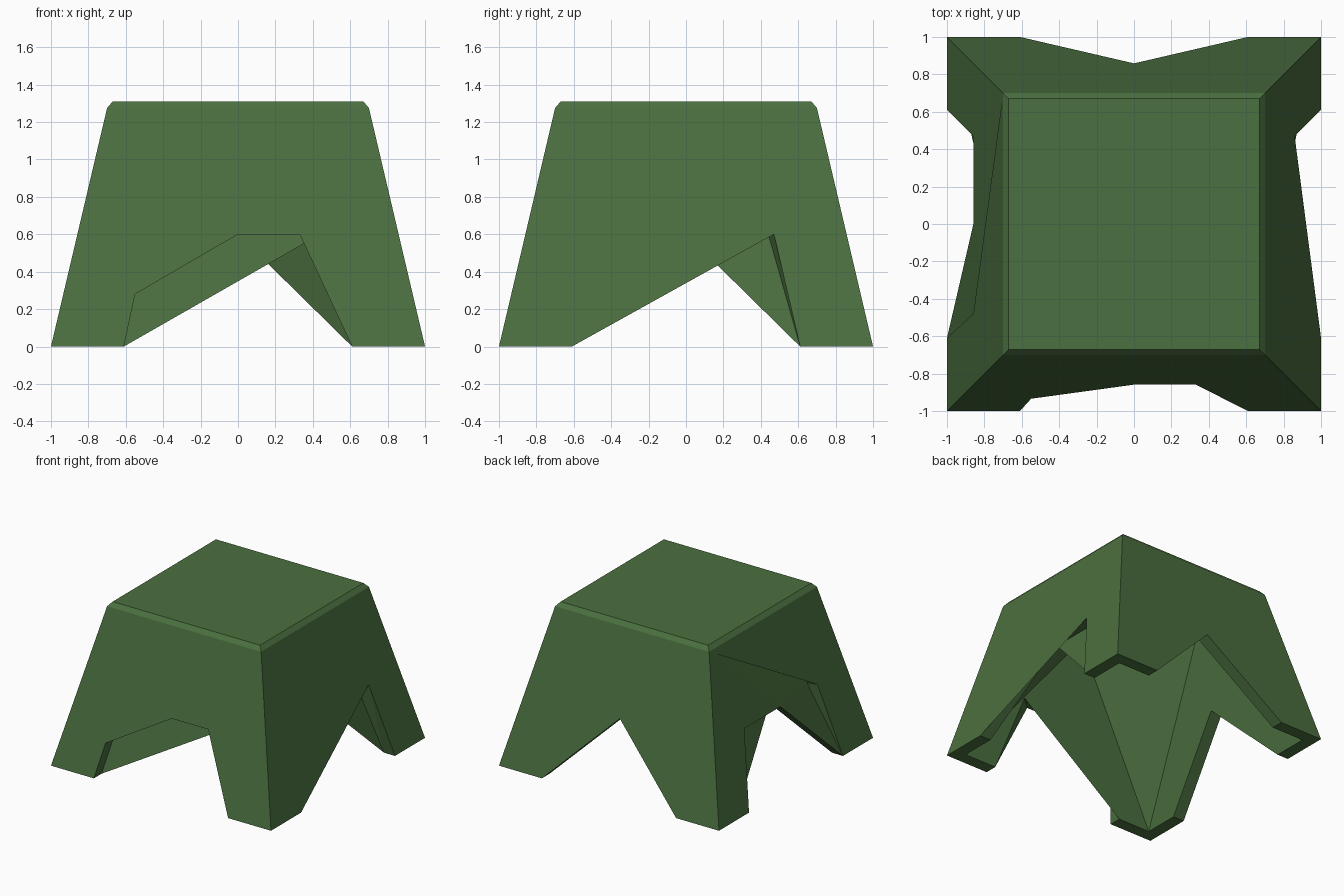
import bpy
import bmesh
from mathutils import Vector

cube = bpy.data.objects.get("Cube")
if cube:
    bpy.data.objects.remove(cube, do_unlink=True)

SHOULDER, TOP, RIM = 1.275, 1.31, 0.67   # start of the bevel, seat height, seat half width
CEILING, THICK, FOOT = 1.2, 0.1, 0.61    # cavity height, wall thickness, inner end of feet
TAPER = 0.3 / SHOULDER

green = bpy.data.materials.new("moss_green")
green.use_nodes = True
color = (0.07, 0.16, 0.05, 1)
green.diffuse_color = color
green.node_tree.nodes["Principled BSDF"].inputs["Base Color"].default_value = color

bm = bmesh.new()


def face(points):
    """Add a face, skipping repeated corners."""
    pts = []
    for p in points:
        if not any((p - q).length < 1e-4 for q in pts):
            pts.append(p)
    if len(pts) > 2:
        bm.faces.new([bm.verts.new(p) for p in pts])


def ruled(p, q, r, s):
    """Add a possibly twisted four-sided patch as two triangles."""
    face([p, q, r])
    face([p, r, s])


def wall_point(axis, sign, u, z, depth=0.0):
    """Point on a tapering wall, u along the wall and depth into it."""
    dist = sign * (1 - TAPER * z - depth)
    return Vector((dist, u, z)) if axis == "x" else Vector((u, dist, z))


# Arch outlines (along the wall, height): outer edge, back of the underside, inner edge
a, b, mid = (-FOOT, 0), (FOOT, 0), (0, 0.6)
left, right, inset = (-0.48, 0.6), (0.47, 0.6), (0.44, 0.6)
arches = {
    ("y", -1): ([a, (-0.55, 0.28), mid, (0.33, 0.6), b],
                [a, (-0.55, 0.28), mid, inset, b], [a, inset, b]),
    ("y", 1): ([a, mid, b], [a, mid, b], [a, mid, b]),
    ("x", 1): ([a, right, right, b], [a, mid, inset, b], [a, mid, b]),
    ("x", -1): ([a, left, mid, right, b],
                [a, (-0.46, 0.6), mid, inset, b], [a, mid, b]),
}

for (axis, sign), (outer, behind, inner) in arches.items():
    def out(u, z):
        return wall_point(axis, sign, u, z)

    def inn(u, z):
        return wall_point(axis, sign, u, z, THICK)

    o = [out(*p) for p in outer]
    t = [inn(*p) for p in behind]
    top = 1 - TAPER * SHOULDER
    lo, hi = out(-1, 0), out(1, 0)
    top_lo, top_hi = out(-top, SHOULDER), out(top, SHOULDER)
    dented = (axis, sign) == ("x", -1)

    # Outer wall, one side folded inwards above its arch
    if dented:
        dent = wall_point(axis, sign, *left, THICK * 0.9)
        face([lo, o[0], o[1], top_hi, top_lo])
        face([hi, top_hi, o[2], o[3], o[4]])
        face([top_hi, dent, o[2]])
        face([dent, o[0], o[2]])
        face([top_hi, o[1], dent])
        ruled(o[0], o[2], t[2], t[0])
    else:
        face([lo] + o + [hi, top_hi, top_lo])

    # Inner wall, rising to a point at the middle of the ceiling edge
    in_lo, in_hi = inn(-1 + THICK, 0), inn(1 - THICK, 0)
    face([in_lo] + [inn(*p) for p in inner] + [in_hi, inn(0, CEILING)])

    # Underside of the arch and soles of the feet
    for k in range(len(o) - 1):
        if not (dented and k == 1):
            ruled(o[k], o[k + 1], t[k + 1], t[k])
    face([lo, o[0], t[0], in_lo])
    face([hi, o[-1], t[-1], in_hi])

    # Bevel around the seat
    rim = [Vector((sign * RIM, s * RIM, TOP)) if axis == "x"
           else Vector((s * RIM, sign * RIM, TOP)) for s in (1, -1)]
    face([top_lo, top_hi] + rim)

# Seat top
corners = [(-1, -1), (1, -1), (1, 1), (-1, 1)]
face([Vector((x * RIM, y * RIM, TOP)) for x, y in corners])

# Sloping corner braces inside, and the ceiling of the hollow
for x, y in corners:
    face([Vector((x * (1 - THICK), y * (1 - THICK), 0)),
          wall_point("x", x, 0, CEILING, THICK), wall_point("y", y, 0, CEILING, THICK)])
face([wall_point(ax, s, 0, CEILING, THICK)
      for ax, s in (("x", 1), ("y", 1), ("x", -1), ("y", -1))])

bmesh.ops.remove_doubles(bm, verts=bm.verts, dist=1e-4)
bmesh.ops.recalc_face_normals(bm, faces=bm.faces)
mesh = bpy.data.meshes.new("stool")
bm.to_mesh(mesh)
bm.free()
mesh.materials.append(green)
stool = bpy.data.objects.new("stool", mesh)
bpy.context.collection.objects.link(stool)
